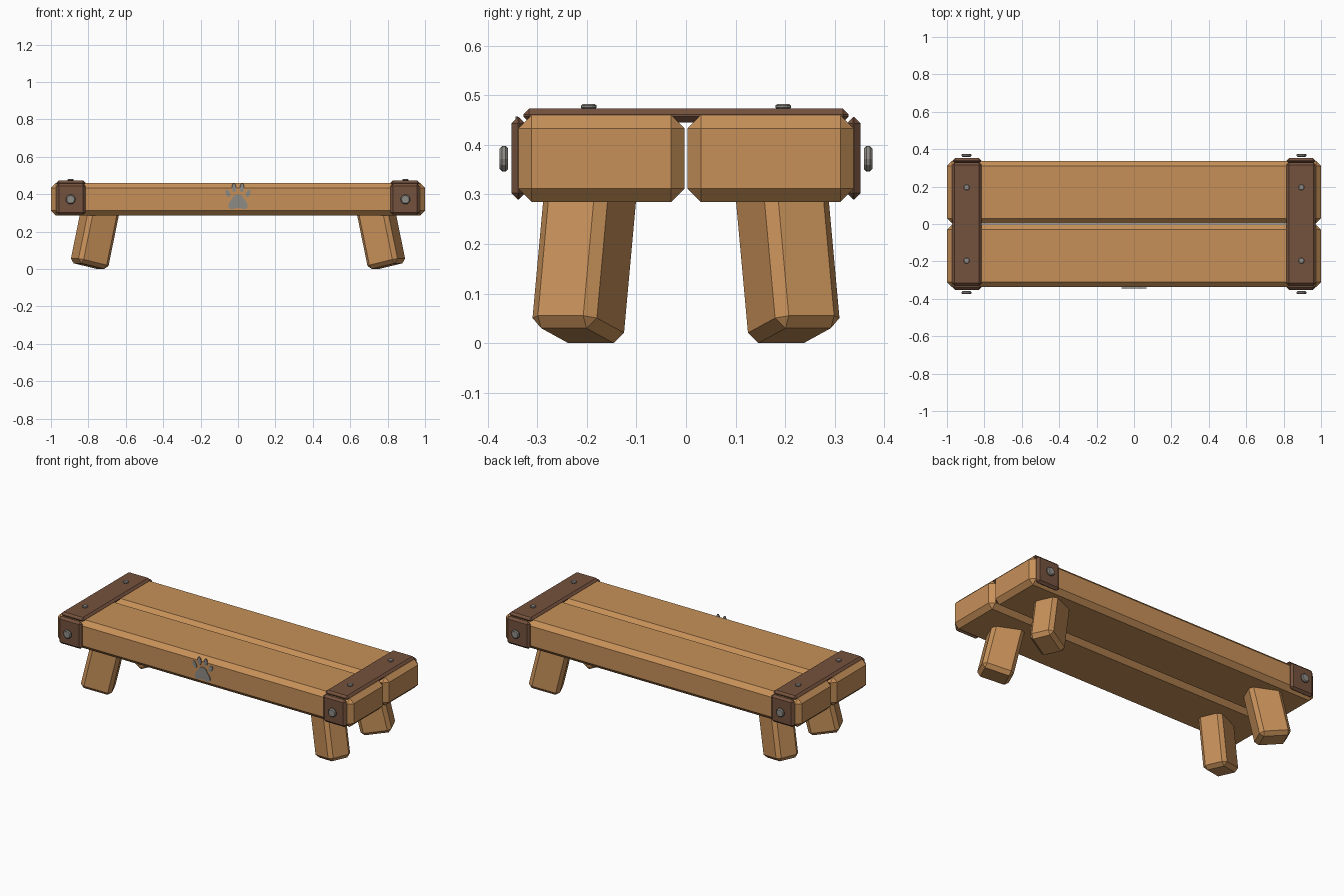
import bpy, bmesh, math
from mathutils import Matrix, Vector

if "Cube" in bpy.data.objects:
    bpy.data.objects.remove(bpy.data.objects["Cube"], do_unlink=True)


def material(name, colour):
    mat = bpy.data.materials.new(name)
    mat.use_nodes = True
    mat.diffuse_color = (*colour, 1)
    bsdf = next(n for n in mat.node_tree.nodes if n.type == 'BSDF_PRINCIPLED')
    bsdf.inputs["Base Color"].default_value = (*colour, 1)
    return mat


WOOD = material("warm wood", (0.57, 0.28, 0.10))
STRAP = material("dark brown strap", (0.178, 0.085, 0.048))
METAL = material("grey metal", (0.27, 0.26, 0.235))


def finish(bm, name, mat, matrix=Matrix()):
    bm.transform(matrix)
    bmesh.ops.recalc_face_normals(bm, faces=bm.faces)
    mesh = bpy.data.meshes.new(name)
    bm.to_mesh(mesh)
    bm.free()
    mesh.materials.append(mat)
    obj = bpy.data.objects.new(name, mesh)
    bpy.context.collection.objects.link(obj)
    return obj


def chamfered_box(name, size, chamfer, mat, matrix):
    bm = bmesh.new()
    bmesh.ops.create_cube(bm, size=1)
    bmesh.ops.scale(bm, vec=size, verts=bm.verts)
    bmesh.ops.bevel(bm, geom=bm.edges[:], offset=chamfer, segments=1,
                    profile=0.5, affect='EDGES')
    return finish(bm, name, mat, matrix)


def stud(name, radius, depth, matrix):
    bm = bmesh.new()
    bmesh.ops.create_cone(bm, cap_ends=True, segments=12, radius1=radius,
                          radius2=radius, depth=depth)
    rims = [e for e in bm.edges if abs(e.verts[0].co.z - e.verts[1].co.z) < depth / 2]
    bmesh.ops.bevel(bm, geom=rims, offset=depth * 0.3, segments=1,
                    profile=0.5, affect='EDGES')
    return finish(bm, name, METAL, matrix)


def move(x, y, z):
    return Matrix.Translation((x, y, z))


# Two seat planks with a narrow gap
for sy, where in ((-1, "front"), (1, "back")):
    chamfered_box(f"{where}_plank", (2, 0.335, 0.175), 0.027, WOOD,
                  move(0, sy * 0.1705, 0.3725))

# Straps across the top at each end
for sx, side in ((1, "left"), (-1, "right")):
    chamfered_box(f"{side}_top_strap", (0.155, 0.656, 0.028), 0.012, STRAP,
                  move(sx * 0.893, 0, 0.459))

    for sy, where in ((-1, "front"), (1, "back")):
        corner = f"{where}_{side}"

        # Corner plate and its studs
        chamfered_box(f"{corner}_side_plate", (0.155, 0.028, 0.166), 0.013, STRAP,
                      move(sx * 0.893, sy * 0.338, 0.373))
        stud(f"{corner}_side_stud", 0.026, 0.017,
             move(sx * 0.895, sy * 0.367, 0.372) @ Matrix.Rotation(math.pi / 2, 4, 'X'))
        stud(f"{corner}_top_stud", 0.016, 0.010,
             move(sx * 0.895, sy * 0.196, 0.477))

        # Leg turned toward the corner and splayed outward
        turn = Matrix.Rotation(sy * sx * math.radians(24), 4, 'Z')
        splay = Matrix.Rotation(-sx * math.radians(12.6), 4, 'Y')
        foot = move(sx * 0.797, sy * 0.219, 0.0155)
        chamfered_box(f"{corner}_leg", (0.18, 0.142, 0.33), 0.021, WOOD,
                      foot @ turn @ splay @ move(0, 0, 0.165))


# Paw emblem on the front plank
def flat_plate(name, outline):
    bm = bmesh.new()
    face = bm.faces.new([bm.verts.new((x, -0.344, z)) for x, z in outline])
    grown = bmesh.ops.extrude_face_region(bm, geom=[face])["geom"]
    verts = [v for v in grown if isinstance(v, bmesh.types.BMVert)]
    bmesh.ops.translate(bm, vec=Vector((0, 0.005, 0)), verts=verts)
    return finish(bm, name, METAL)


half = [(0.022, 0.322), (0.042, 0.321), (0.052, 0.334), (0.049, 0.352),
        (0.034, 0.372), (0.022, 0.392), (0.008, 0.399)]
flat_plate("paw_pad", [(0, 0.328)] + half + [(-x, z) for x, z in reversed(half)])


def toe(name, cx, cz, rx, rz, lean):
    points = []
    for i in range(10):
        a = math.tau * i / 10
        u, v = rx * math.cos(a), rz * math.sin(a)
        points.append((cx + u * math.cos(lean) + v * math.sin(lean),
                       cz - u * math.sin(lean) + v * math.cos(lean)))
    flat_plate(name, points)


for sx, side in ((1, "left"), (-1, "right")):
    toe(f"{side}_inner_toe", sx * 0.021, 0.434, 0.012, 0.024, sx * 0.1)
    toe(f"{side}_outer_toe", sx * 0.054, 0.404, 0.012, 0.021, sx * 0.45)
